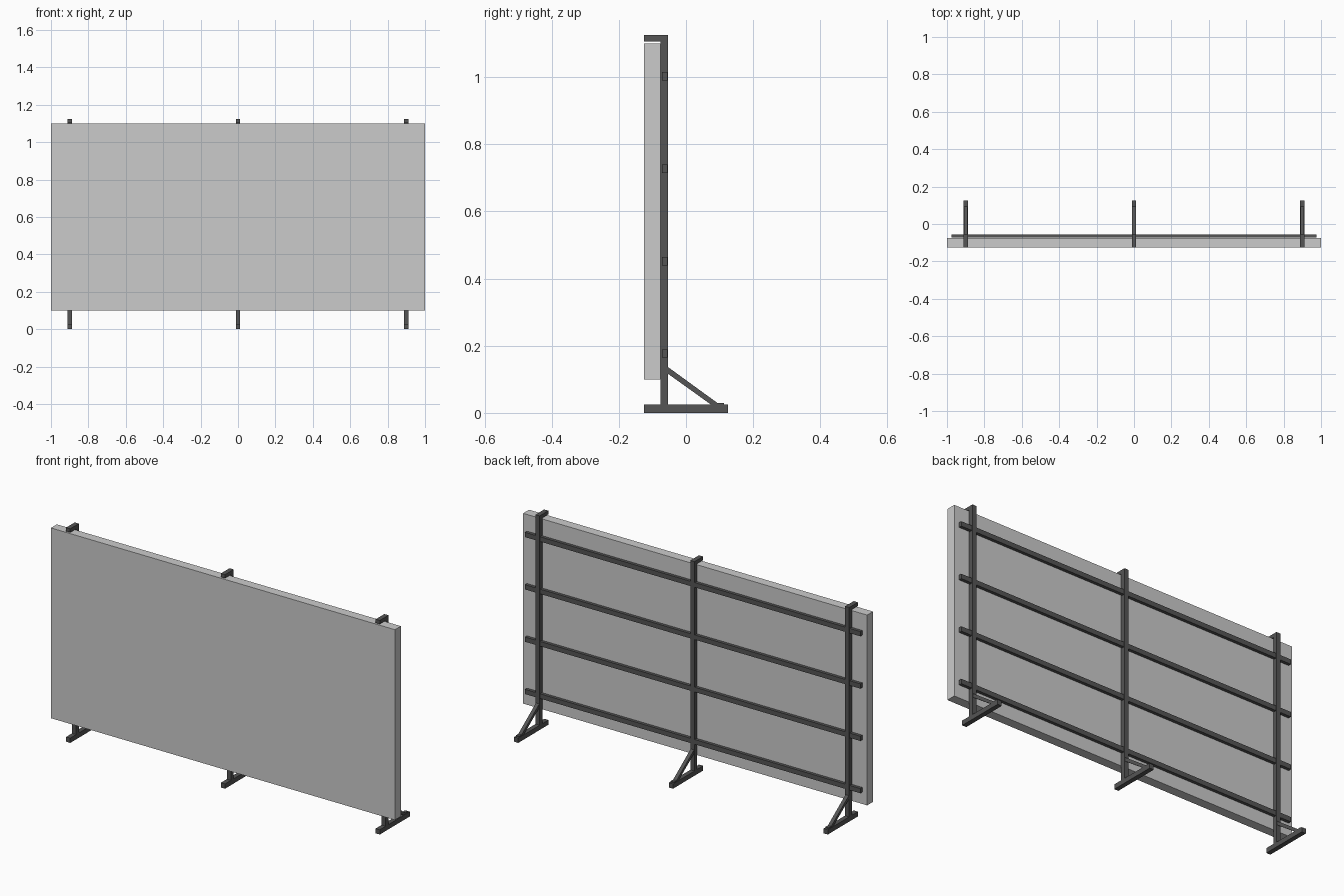
import bpy, bmesh
from mathutils import Vector

if "Cube" in bpy.data.objects:
    bpy.data.objects.remove(bpy.data.objects["Cube"])


def box(name, x, y, z):
    """Box from (min, max) ranges."""
    bm = bmesh.new()
    bmesh.ops.create_cube(bm, size=1)
    for v in bm.verts:
        v.co = Vector([r[0] if c < 0 else r[1] for c, r in zip(v.co, (x, y, z))])
    return finish(name, bm)


def side_profile(name, cx, width, pts):
    """Extrude a (y, z) outline along x, centred on cx."""
    bm = bmesh.new()
    face = bm.faces.new([bm.verts.new((cx - width / 2, y, z)) for y, z in pts])
    ext = bmesh.ops.extrude_face_region(bm, geom=[face])
    moved = [g for g in ext["geom"] if isinstance(g, bmesh.types.BMVert)]
    bmesh.ops.translate(bm, verts=moved, vec=(width, 0, 0))
    return finish(name, bm)


def finish(name, bm):
    bmesh.ops.recalc_face_normals(bm, faces=bm.faces)
    mesh = bpy.data.meshes.new(name)
    bm.to_mesh(mesh)
    bm.free()
    obj = bpy.data.objects.new(name, mesh)
    bpy.context.collection.objects.link(obj)
    mat = dark if name != "panel" else None
    if mat:
        mesh.materials.append(mat)
    return obj


dark = bpy.data.materials.new("dark_frame")
dark.diffuse_color = (0.09, 0.09, 0.09, 1)
dark.use_nodes = True
dark.node_tree.nodes["Principled BSDF"].inputs["Base Color"].default_value = dark.diffuse_color

# Display panel
box("panel", (-1, 1), (-0.125, -0.076), (0.1, 1.1))

# Horizontal rails behind the panel
for i in range(4):
    zc = 0.177 + 0.275 * i
    box(f"rail_{i + 1}", (-0.975, 0.975), (-0.0715, -0.0555), (zc - 0.0125, zc + 0.0125))

# Three uprights, each with a top hook, a foot and a diagonal brace
W = 0.024
for side, cx in (("left", -0.9), ("middle", 0.0), ("right", 0.9)):
    box(f"{side}_foot", (cx - W / 2, cx + W / 2), (-0.125, 0.125), (0, 0.025))
    side_profile(f"{side}_post", cx, W, [
        (-0.076, 0.025), (-0.053, 0.025), (-0.053, 1.125),
        (-0.125, 1.125), (-0.125, 1.106), (-0.076, 1.106)])
    side_profile(f"{side}_brace", cx, W * 0.8, [
        (-0.053, 0.136), (0.093, 0.030), (0.113, 0.030),
        (0.113, 0.025), (0.074, 0.025), (-0.053, 0.116)])
